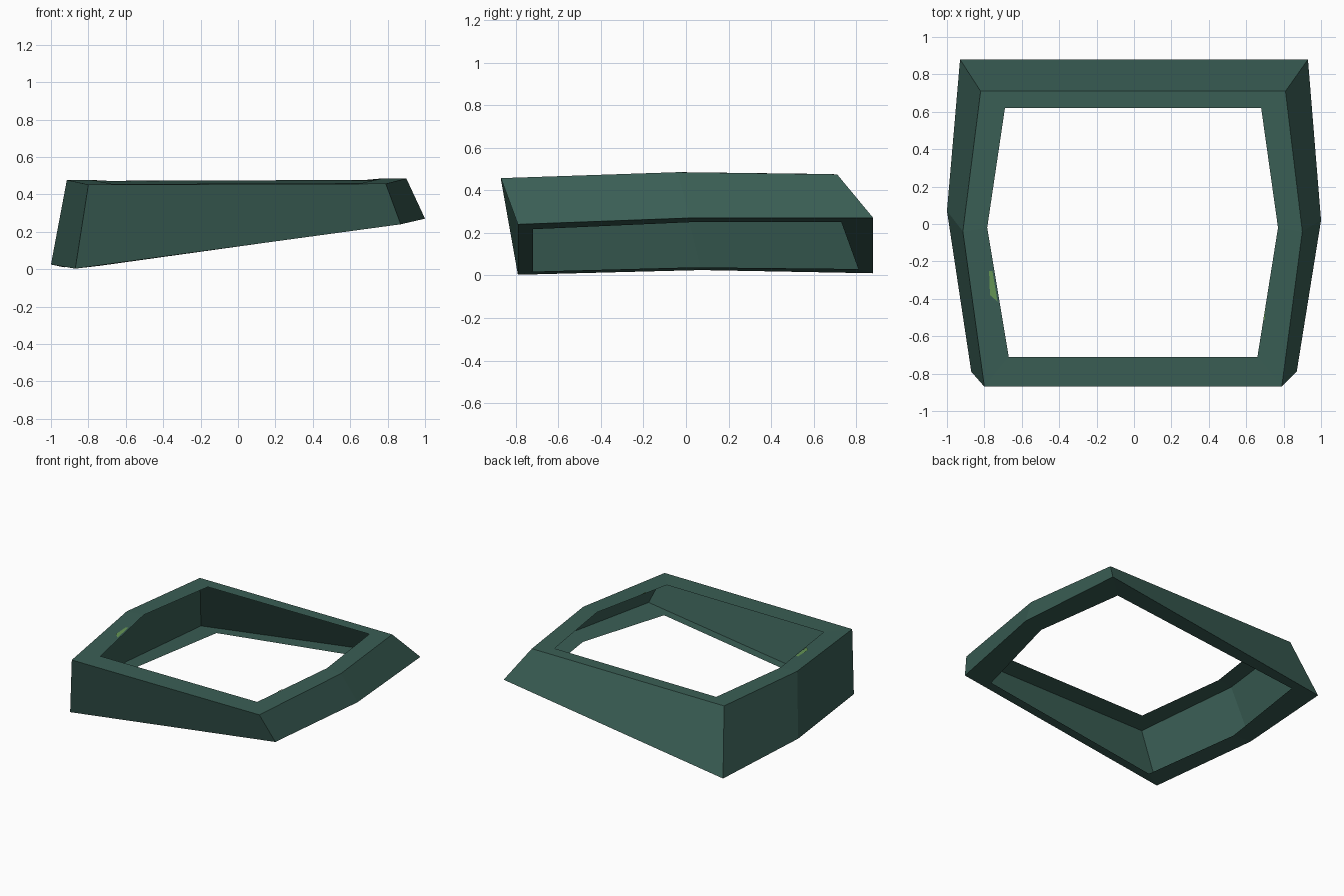
import bpy

if "Cube" in bpy.data.objects:
    bpy.data.objects.remove(bpy.data.objects["Cube"])


def make_material(name, color):
    m = bpy.data.materials.new(name)
    m.diffuse_color = (*color, 1)
    m.use_nodes = True
    m.node_tree.nodes["Principled BSDF"].inputs["Base Color"].default_value = m.diffuse_color
    return m


green = make_material("dark green", (0.042, 0.112, 0.09))
light = make_material("moss green", (0.13, 0.30, 0.09))


def make_object(name, verts, faces, mat):
    me = bpy.data.meshes.new(name)
    me.from_pydata(verts, [], faces)
    me.materials.append(mat)
    me.update()
    ob = bpy.data.objects.new(name, me)
    bpy.context.collection.objects.link(ob)
    return ob


# Six-sided rings: front left, front right, mid right, back right, back left, mid left
top_inner = [(-.67, -.71, .455), (.66, -.71, .46), (.77, -.02, .485),
             (.68, .62, .477), (-.69, .62, .472), (-.785, -.02, .477)]
top_outer = [(-.80, -.87, .452), (.79, -.87, .457), (.90, -.04, .485),
             (.81, .71, .475), (-.82, .71, .472), (-.915, -.04, .477)]
bottom_outer = [(-.87, -.79, .003), (.87, -.79, .24), (1.0, .02, .27),
                (.93, .88, .27), (-.93, .88, .01), (-1.0, .07, .025)]
bottom_inner = [(-.74, -.72, .018), (.69, -.72, .217), (.86, .02, .25),
                (.76, .73, .25), (-.75, .81, .03), (-.87, .04, .038)]

# Channel-shaped frame: top rim, sloping walls and bottom flange
rings = [top_inner, top_outer, bottom_outer, bottom_inner]
verts = [v for ring in rings for v in ring]
faces = []
for r in range(len(rings) - 1):
    for i in range(6):
        j = (i + 1) % 6
        faces.append((r * 6 + i, (r + 1) * 6 + i, (r + 1) * 6 + j, r * 6 + j))
make_object("hexagonal_frame", verts, faces, green)

# Small lighter flecks on the side rims
make_object("left_fleck",
            [(-.775, -.25, .473), (-.77, -.38, .471), (-.73, -.415, .469), (-.757, -.25, .473)],
            [(0, 1, 2, 3)], light)
make_object("right_fleck",
            [(.692, -.51, .472), (.70, -.51, .472), (.703, -.44, .474)],
            [(0, 1, 2)], light)
